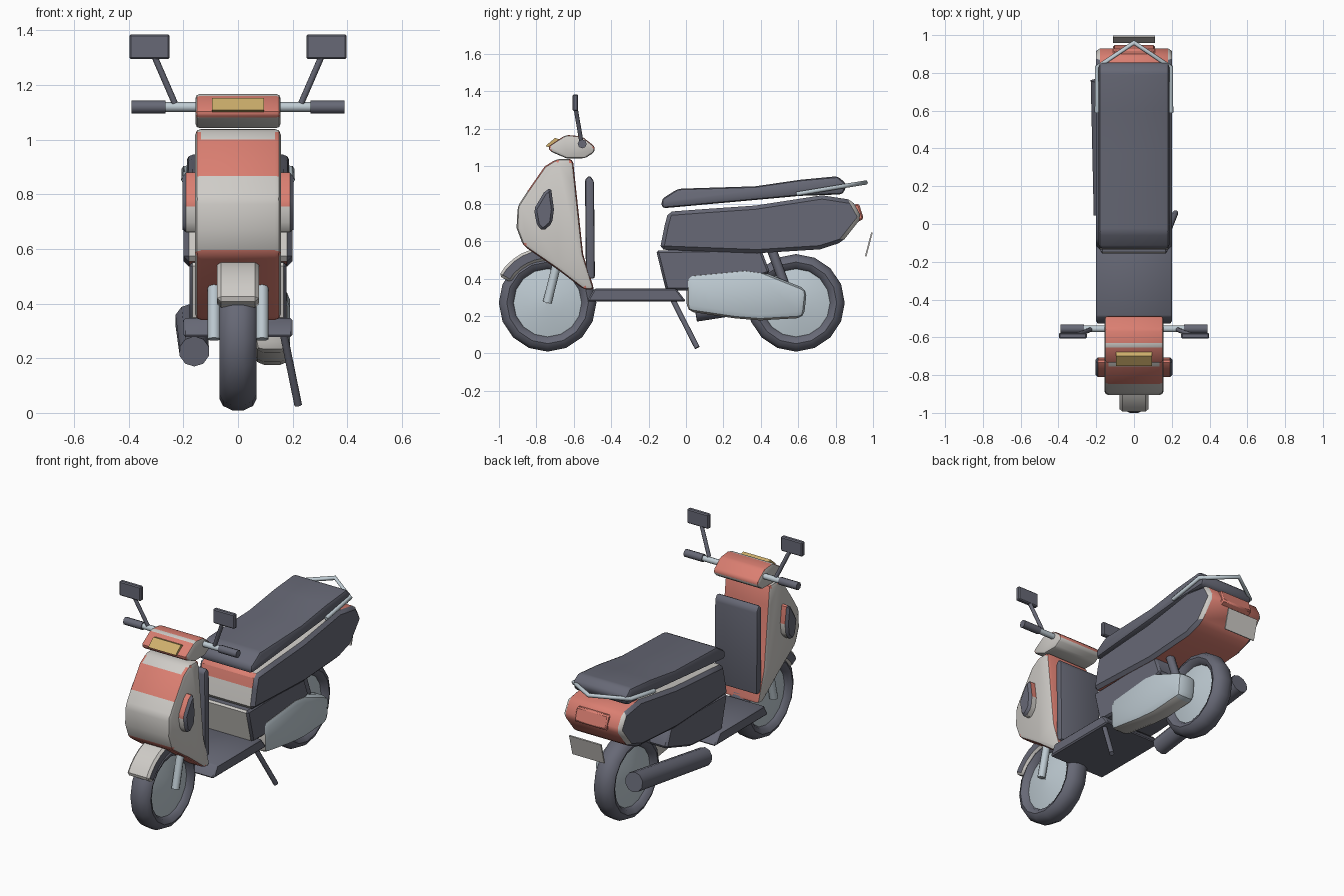
import bpy, bmesh, math
from mathutils import Vector

if "Cube" in bpy.data.objects:
    bpy.data.objects.remove(bpy.data.objects["Cube"])


def material(name, r, g, b):
    m = bpy.data.materials.new(name)
    m.diffuse_color = (r, g, b, 1)
    m.use_nodes = True
    m.node_tree.nodes["Principled BSDF"].inputs["Base Color"].default_value = m.diffuse_color
    return m


DARK, RED, WHITE, SILVER, YELLOW = range(5)
MATS = [material("charcoal", .135, .14, .18), material("coral_red", .70, .21, .165),
        material("warm_white", .62, .60, .57), material("pale_silver", .52, .60, .65),
        material("amber", .62, .43, .15)]


def finish(name, bm, rule, angle=35):
    """Turn a bmesh into an object; rule is a colour index or f(normal, centre)."""
    bmesh.ops.recalc_face_normals(bm, faces=bm.faces)
    bm.normal_update()
    for f in bm.faces:
        f.material_index = rule(f.normal, f.calc_center_median()) if callable(rule) else rule
    me = bpy.data.meshes.new(name)
    bm.to_mesh(me)
    bm.free()
    for m in MATS:
        me.materials.append(m)
    ob = bpy.data.objects.new(name, me)
    bpy.context.collection.objects.link(ob)
    bpy.ops.object.select_all(action='DESELECT')
    ob.select_set(True)
    bpy.context.view_layer.objects.active = ob
    bpy.ops.object.shade_smooth_by_angle(angle=math.radians(angle))
    return ob


def prism(name, profile, x0, x1, rule, bevel=0.0, segments=2):
    """Extrude a (y, z) profile along x and round its edges."""
    bm = bmesh.new()
    a = [bm.verts.new((x0, y, z)) for y, z in profile]
    b = [bm.verts.new((x1, y, z)) for y, z in profile]
    n = len(profile)
    bm.faces.new(a)
    bm.faces.new(b[::-1])
    for i in range(n):
        bm.faces.new((a[i], b[i], b[(i + 1) % n], a[(i + 1) % n]))
    bmesh.ops.recalc_face_normals(bm, faces=bm.faces)
    if bevel:
        edges = [e for e in bm.edges if e.calc_face_angle(0) > .5]
        bmesh.ops.bevel(bm, geom=edges, offset=bevel, segments=segments, profile=.5,
                        affect='EDGES', clamp_overlap=True)
    return finish(name, bm, rule)


def lathe(name, profile, centre, steps, rule):
    """Spin a closed (x, radius) profile round the x axis."""
    bm = bmesh.new()
    rings = []
    for i in range(steps):
        t = 2 * math.pi * i / steps
        rings.append([bm.verts.new((centre[0] + x, centre[1] + r * math.sin(t),
                                    centre[2] - r * math.cos(t))) for x, r in profile])
    n = len(profile)
    for i in range(steps):
        p, q = rings[i], rings[(i + 1) % steps]
        for j in range(n):
            k = (j + 1) % n
            bm.faces.new((p[j], p[k], q[k], q[j]))
    return finish(name, bm, rule, 50)


def rod(name, p, q, r0, color, r1=None, sides=8):
    """Round bar between two points."""
    p, q = Vector(p), Vector(q)
    bm = bmesh.new()
    bmesh.ops.create_cone(bm, cap_ends=True, segments=sides, radius1=r0,
                          radius2=r0 if r1 is None else r1, depth=(q - p).length)
    bm.transform(((q - p).to_track_quat('Z', 'Y')).to_matrix().to_4x4())
    bmesh.ops.translate(bm, verts=bm.verts, vec=(p + q) / 2)
    return finish(name, bm, color, 50)


# Wheels: rounded tyre and domed hub
tyre = [(.2175, .0)]
tyre = [(.068 * math.cos(a), .218 + .045 * math.sin(a))
        for a in [2 * math.pi * i / 10 for i in range(10)]]
hub = [(-.06, .004), (-.055, .09), (-.035, .182), (.035, .182), (.055, .09), (.06, .004)]
for end, y in (("front", -.74), ("rear", .588)):
    lathe(end + "_tyre", tyre, (0, y, .27), 16, DARK)
    lathe(end + "_hub", hub, (0, y, .27), 16, SILVER)


# Front shield with red bands, white cheeks and red back
def shield_rule(n, c):
    if abs(n.x) > .9:
        return WHITE
    if n.y > .3:
        return RED
    if n.z > .8:
        return WHITE
    if c.z > .87:
        return RED
    return WHITE if c.z > .615 else RED


prism("front_shield", [(-.755, 1.0), (-.69, 1.04), (-.605, 1.04), (-.592, .92), (-.55, .53),
                       (-.49, .34), (-.545, .34), (-.695, .455), (-.87, .575), (-.906, .67),
                       (-.9, .786), (-.847, .868)], -.157, .157, shield_rule, .022)
prism("leg_pad", [(-.535, .40), (-.54, .93), (-.515, .952), (-.492, .92), (-.487, .40)],
      -.148, .148, DARK, .012)


# Handlebar cowl and headlamp
def cowl_rule(n, c):
    if abs(n.x) > .9 or c.z < 1.085 or (-.657 < c.y < -.628 and n.z > .8):
        return WHITE
    return RED


prism("handlebar_cowl", [(-.738, 1.105), (-.655, 1.16), (-.63, 1.167), (-.556, 1.16),
                         (-.487, 1.105), (-.49, 1.075), (-.54, 1.043), (-.64, 1.043),
                         (-.727, 1.08)], -.155, .155, cowl_rule, .018)
prism("headlamp", [(-.752, 1.108), (-.70, 1.152), (-.67, 1.142), (-.72, 1.098)],
      -.095, .095, YELLOW)
rod("handlebar", (-.30, -.555, 1.12), (.30, -.555, 1.12), .018, SILVER)

# Paired front parts
LAMP = [(-.813, .77), (-.76, .86), (-.722, .888), (-.706, .77), (-.716, .695),
        (-.765, .652), (-.797, .684)]
for side, s in (("left", -1), ("right", 1)):
    rod(side + "_grip", (s * .265, -.555, 1.12), (s * .39, -.555, 1.12), .024, DARK)
    rod(side + "_mirror_stem", (s * .232, -.56, 1.135), (s * .308, -.59, 1.31), .012, DARK)
    prism(side + "_mirror", [(-.606, 1.295), (-.606, 1.385), (-.577, 1.385), (-.577, 1.295)],
          s * .25, s * .398, DARK, .006, 1)
    prism(side + "_cheek_panel", LAMP, s * .14, s * .204,
          lambda n, c: DARK if abs(n.x) > .4 else RED if c.z > .75 else WHITE, .014, 1)
    rod(side + "_fork", (s * .088, -.69, .48), (s * .088, -.742, .27), .024, SILVER)

# Front fender: arched band, pale outside and dark flanks
arc = [math.radians(a) for a in range(85, 153, 11)]
fender = [(-.74 + .298 * math.cos(a), .27 + .298 * math.sin(a)) for a in arc]
fender += [(-.74 + .225 * math.cos(a), .27 + .225 * math.sin(a)) for a in reversed(arc)]
prism("front_fender", fender, -.076, .076,
      lambda n, c: DARK if abs(n.x) > .9 else WHITE, .014, 1)

# Footboard
prism("footboard", [(-.53, .278), (-.49, .347), (-.053, .347), (0, .278)],
      -.2, .2, DARK, .008, 1)


# Rear body: dark flanks, white shoulders, red ends
def body_rule(n, c):
    if c.y > .84:
        if abs(n.x) > .9:
            return DARK
        if abs(n.x) > .25 or c.z < .66:
            return WHITE
        return RED
    if abs(n.x) > .25:
        return DARK
    if n.y < -.4:
        return RED if c.z > .68 else WHITE
    if n.z > .4:
        return WHITE if c.y < .75 else RED
    return RED


prism("rear_body", [(-.14, .555), (-.115, .68), (-.095, .757), (.08, .77), (.37, .79),
                    (.727, .845), (.888, .82), (.94, .727), (.834, .594), (.717, .556),
                    (.38, .535)], -.2, .2, body_rule, .02, 1)
prism("under_seat_cover", [(-.16, .55), (-.107, .337), (.02, .337), (.2, .35), (.45, .43),
                           (.40, .56)], -.178, .178,
      lambda n, c: WHITE if n.y < -.4 and abs(n.x) < .3 else DARK, .012, 1)
prism("tail_lamp", [(.86, .79), (.925, .80), (.95, .72), (.88, .68)], -.11, .11, RED, .008, 1)
prism("rear_plate", [(.957, .52), (.99, .647), (.998, .645), (.965, .518)], -.11, .11, WHITE)

# Seat
prism("seat", [(-.13, .775), (-.13, .825), (-.043, .88), (.37, .893), (.61, .928),
               (.81, .947), (.86, .905), (.84, .85), (.61, .842), (.37, .82)],
      -.187, .187, DARK, .02)

# Grab rail
rail = [(-.195, .59, .852), (-.195, .83, .892), (0, .96, .913), (.195, .83, .892),
        (.195, .59, .852)]
curve = bpy.data.curves.new("grab_rail", 'CURVE')
curve.dimensions = '3D'
curve.bevel_depth, curve.bevel_resolution, curve.use_fill_caps = .013, 1, True
spline = curve.splines.new('POLY')
spline.points.add(len(rail) - 1)
for pt, co in zip(spline.points, rail):
    pt.co = (*co, 1)
curve.materials.append(MATS[SILVER])
bpy.context.collection.objects.link(bpy.data.objects.new("grab_rail", curve))

# Drive casing, exhaust, shock absorber and side stand
prism("drive_casing", [(0, .42), (.315, .45), (.406, .438), (.647, .342), (.63, .19),
                       (.396, .176), (.262, .187), (.005, .225)], .06, .19,
      lambda n, c: SILVER if n.x > .45 or c.y > .5 else WHITE, .035)
rod("exhaust", (-.16, .05, .225), (-.172, .76, .34), .056, DARK, .06, 10)
rod("shock_absorber", (.11, .46, .55), (.11, .53, .36), .026, DARK)
rod("side_stand", (.168, -.07, .285), (.22, .06, .03), .015, DARK)
